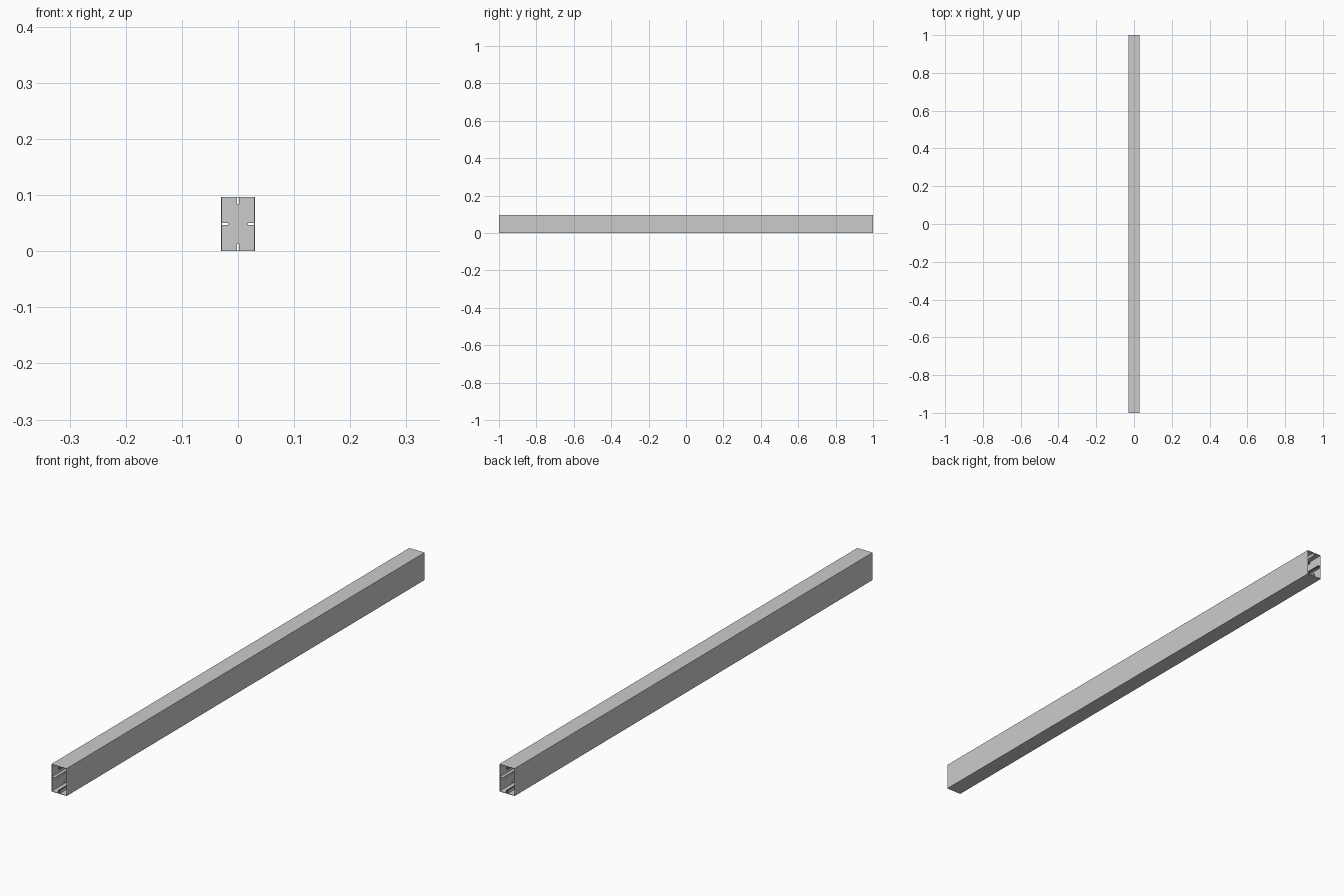
import bpy, bmesh

if "Cube" in bpy.data.objects:
    bpy.data.objects.remove(bpy.data.objects["Cube"])

W, H, L = 0.03, 0.097, 1.0      # half width, height, half length
T = 0.0016                      # wall thickness
FIN, GAP, FT = 0.0125, 0.002, 0.001   # fin reach, half slot, fin thickness
MID = H / 2


def extrude_profile(name, pts, y0, y1):
    """Extrude a closed x/z outline along y."""
    bm = bmesh.new()
    face = bm.faces.new([bm.verts.new((x, y0, z)) for x, z in pts])
    ext = bmesh.ops.extrude_face_region(bm, geom=[face])
    moved = [v for v in ext["geom"] if isinstance(v, bmesh.types.BMVert)]
    bmesh.ops.translate(bm, verts=moved, vec=(0, y1 - y0, 0))
    bmesh.ops.recalc_face_normals(bm, faces=bm.faces)
    mesh = bpy.data.meshes.new(name)
    bm.to_mesh(mesh)
    bm.free()
    ob = bpy.data.objects.new(name, mesh)
    bpy.context.collection.objects.link(ob)
    return ob


def rect(x0, x1, z0, z1):
    return [(x0, z0), (x1, z0), (x1, z1), (x0, z1)]


# Hollow rectangular tube, open at both ends
bm = bmesh.new()
outer = rect(-W, W, 0, H)
inner = rect(-W + T, W - T, T, H - T)
rings = [[bm.verts.new((x, y, z)) for x, z in loop]
         for y in (-L, L) for loop in (outer, inner)]
fo, fi, bo, bi = rings
for a, b in ((fo, fi), (bo, bi), (fo, bo), (fi, bi)):
    for i in range(4):
        j = (i + 1) % 4
        bm.faces.new((a[i], a[j], b[j], b[i]))
bmesh.ops.recalc_face_normals(bm, faces=bm.faces)
mesh = bpy.data.meshes.new("tube_wall")
bm.to_mesh(mesh)
bm.free()
bpy.context.collection.objects.link(bpy.data.objects.new("tube_wall", mesh))

# Paired fins forming a screw slot on every inner wall
for s in (-1, 1):
    side = "left" if s < 0 else "right"
    x0, x1 = sorted((s * (W - T), s * (W - FIN)))
    for k in (-1, 1):
        z0, z1 = sorted((MID + k * GAP, MID + k * (GAP + FT)))
        extrude_profile(f"{side}_slot_fin", rect(x0, x1, z0, z1), -L, L)
    level = "bottom" if s < 0 else "top"
    z0, z1 = sorted((MID + s * (MID - T), MID + s * (MID - FIN)))
    for k in (-1, 1):
        x0, x1 = sorted((k * GAP, k * (GAP + FT)))
        extrude_profile(f"{level}_slot_fin", rect(x0, x1, z0, z1), -L, L)

# Inner web closing the tube midway, notched at the four slots
xi, xn, zi, zn = W - T, W - FIN, MID - T, MID - FIN
quarter = [(xn, GAP), (xi, GAP), (xi, zi), (GAP, zi), (GAP, zn)]
outline = (quarter
           + [(-x, z) for x, z in reversed(quarter)]
           + [(-x, -z) for x, z in quarter]
           + [(x, -z) for x, z in reversed(quarter)])
extrude_profile("inner_web", [(x, z + MID) for x, z in outline], -0.001, 0.001)
